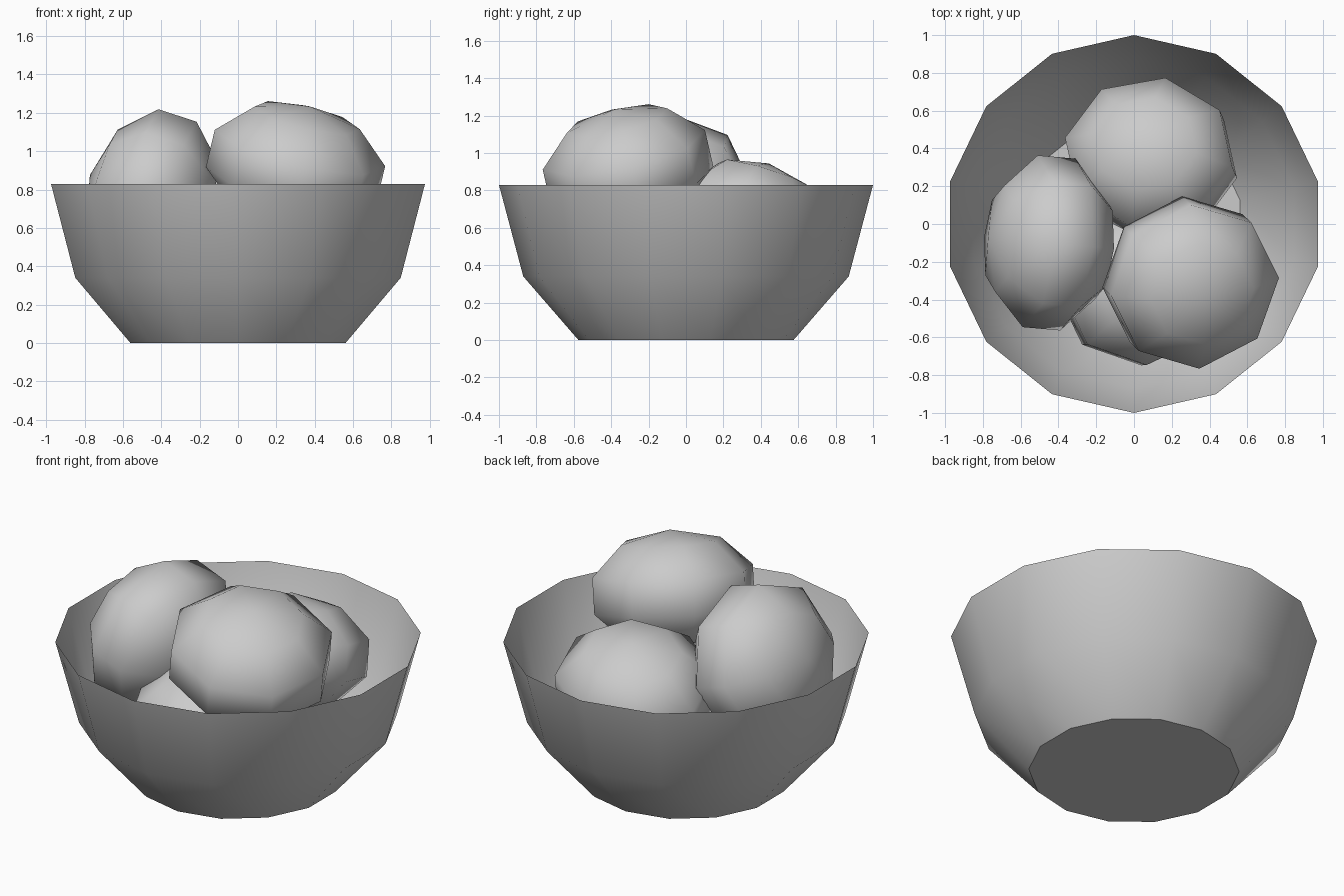
import bpy, bmesh, math
from mathutils import Euler, Matrix, Vector

cube = bpy.data.objects.get("Cube")
if cube:
    bpy.data.objects.remove(cube, do_unlink=True)

grey = bpy.data.materials.new("stone grey")
grey.use_nodes = True
colour = (0.6, 0.6, 0.6, 1)
grey.diffuse_color = colour
grey.node_tree.nodes["Principled BSDF"].inputs["Base Color"].default_value = colour


def finish(name, bm, angle):
    bmesh.ops.recalc_face_normals(bm, faces=bm.faces)
    mesh = bpy.data.meshes.new(name)
    bm.to_mesh(mesh)
    bm.free()
    obj = bpy.data.objects.new(name, mesh)
    bpy.context.collection.objects.link(obj)
    mesh.materials.append(grey)
    bpy.ops.object.select_all(action="DESELECT")
    obj.select_set(True)
    bpy.context.view_layer.objects.active = obj
    bpy.ops.object.shade_smooth_by_angle(angle=math.radians(angle))
    return obj


# Bowl: thin fourteen-sided shell with a flat base
SIDES = 14
bm = bmesh.new()
rings = []
for radius, height in ((0.575, 0), (0.87, 0.34), (1, 0.83)):
    rings.append([bm.verts.new((radius * math.sin(i * math.tau / SIDES),
                                radius * math.cos(i * math.tau / SIDES), height))
                  for i in range(SIDES)])
for low, high in zip(rings, rings[1:]):
    for i in range(SIDES):
        j = (i + 1) % SIDES
        bm.faces.new((low[i], low[j], high[j], high[i]))
bm.faces.new(rings[0])
finish("bowl", bm, 35)


# Stones: flattened eight-sided pebbles piled in the bowl
def stone(name, centre, size, tilt):
    bm = bmesh.new()
    bmesh.ops.create_uvsphere(bm, u_segments=8, v_segments=5, radius=1)
    turn = Euler([math.radians(a) for a in tilt], "XYZ").to_matrix().to_4x4()
    shape = Matrix.Translation(Vector(centre)) @ turn @ Matrix.Diagonal((*size, 1))
    bmesh.ops.transform(bm, matrix=shape, verts=bm.verts)
    finish(name, bm, 75)


stone("front_stone", (0.3, -0.31, 0.92), (0.48, 0.47, 0.33), (14, 12, 6))
stone("back_stone", (0.09, 0.35, 0.63), (0.48, 0.44, 0.33), (-15, -10, -10))
stone("left_stone", (-0.45, -0.1, 0.77), (0.46, 0.48, 0.34), (0, -72, -5))
stone("bottom_stone", (0.03, -0.32, 0.44), (0.46, 0.45, 0.33), (0, 8, 3))
